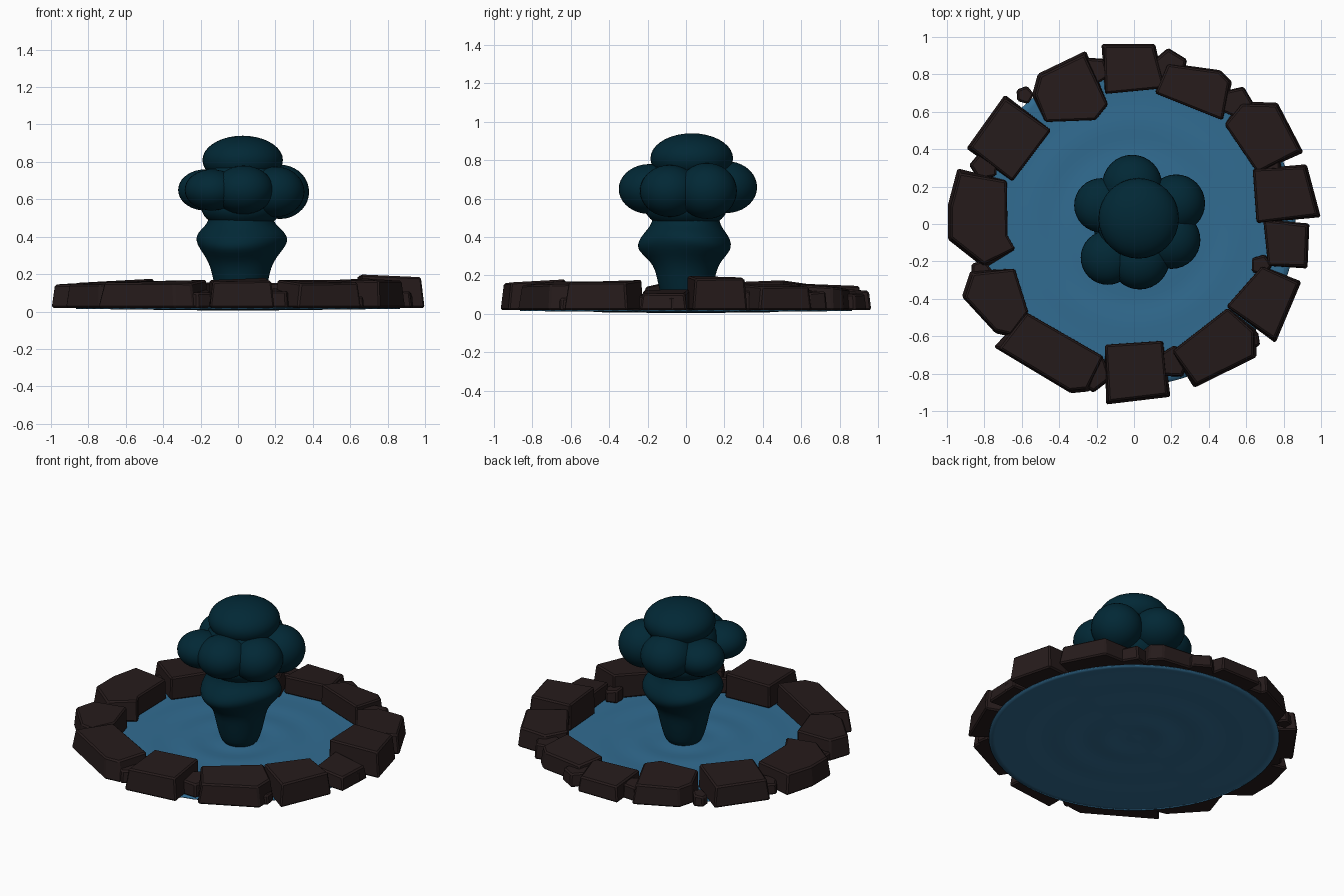
import bpy, bmesh, math, random
from mathutils import Vector

if "Cube" in bpy.data.objects:
    bpy.data.objects.remove(bpy.data.objects["Cube"])
random.seed(4)


def material(name, rgb):
    m = bpy.data.materials.new(name)
    m.diffuse_color = (*rgb, 1)
    m.use_nodes = True
    m.node_tree.nodes["Principled BSDF"].inputs["Base Color"].default_value = m.diffuse_color
    return m


STONE = material("dark brown stone", (0.019, 0.011, 0.011))
WATER = material("pool blue", (0.031, 0.150, 0.285))
FOAM = material("deep teal", (0.0005, 0.021, 0.036))


def finish(bm, name, mat, smooth=False):
    bmesh.ops.recalc_face_normals(bm, faces=bm.faces)
    me = bpy.data.meshes.new(name)
    bm.to_mesh(me)
    bm.free()
    me.materials.append(mat)
    for p in me.polygons:
        p.use_smooth = smooth
    ob = bpy.data.objects.new(name, me)
    bpy.context.collection.objects.link(ob)
    return ob


# A rim stone: footprint raised to a slightly inset, outward-falling top
def stone(name, height, *pts):
    bm = bmesh.new()
    c = sum((Vector(p) for p in pts), Vector((0, 0))) / len(pts)
    base, top = [], []
    for p in pts:
        v = c + (Vector(p) - c) * 1.035
        outer = v.length > c.length
        t = c + (v - c) * (0.9 if outer else 0.98)
        z = height + (-0.015 if outer else 0.0) + random.uniform(-0.008, 0.006)
        base.append(bm.verts.new((v.x, v.y, 0.02)))
        top.append(bm.verts.new((t.x, t.y, z)))
    bm.faces.new(base)
    bm.faces.new(top)
    for i in range(len(pts)):
        j = (i + 1) % len(pts)
        bm.faces.new((base[i], base[j], top[j], top[i]))
    ob = finish(bm, name, STONE)
    b = ob.modifiers.new("worn edges", 'BEVEL')
    b.width = 0.009
    b.segments = 1


stone("stone_back", .14, (-.17, .96), (.11, .96), (.16, .73), (-.15, .70))
stone("stone_back_right", .15, (.17, .86), (.46, .82), (.52, .76), (.47, .56), (.12, .70))
stone("stone_right_back", .16, (.57, .65), (.765, .645), (.90, .385), (.66, .28), (.49, .53))
stone("stone_right", .195, (.64, .29), (.92, .315), (.993, .04), (.66, .01))
stone("stone_right_low", .125, (.695, .02), (.935, .0), (.925, -.235), (.72, -.22))
stone("stone_right_front", .175, (.685, -.23), (.89, -.31), (.755, -.63), (.50, -.44))
stone("stone_front_right", .17, (.50, -.455), (.65, -.57), (.65, -.71), (.325, -.87), (.21, -.68))
stone("stone_front", .175, (-.15, -.65), (.15, -.63), (.19, -.92), (-.145, -.96))
stone("stone_front_left", .165, (-.57, -.48), (-.17, -.71), (-.24, -.89), (-.34, -.90), (-.74, -.66))
stone("stone_left_front", .165, (-.87, -.255), (-.64, -.245), (-.57, -.47), (-.65, -.60), (-.74, -.58), (-.915, -.39))
stone("stone_left", .16, (-.94, .29), (-.685, .225), (-.68, -.06), (-.64, -.13), (-.80, -.23), (-.99, -.08), (-.99, .1))
stone("stone_left_back", .17, (-.69, .685), (-.45, .50), (-.65, .235), (-.89, .405))
stone("stone_back_left", .16, (-.51, .80), (-.26, .92), (-.145, .64), (-.21, .56), (-.47, .55), (-.54, .69))

# Small wedge stones in the gaps: x, y, radius, height
chips = [(.19, .84, .10, .12), (.55, .65, .09, .13), (-.585, .69, .05, .10),
         (-.80, .31, .08, .10), (.21, -.74, .09, .12), (-.22, -.80, .10, .12),
         (.88, -.08, .06, .10), (-.21, .82, .08, .12), (.62, -.62, .06, .10),
         (.68, -.22, .06, .11), (.72, .29, .08, .13), (-.82, -.25, .06, .09)]
for i, (x, y, r, h) in enumerate(chips):
    a0 = math.atan2(y, x)
    stone(f"wedge_stone_{i + 1}", h, *[
        (x + r * math.cos(a0 + k * math.tau / 5 + .3), y + r * math.sin(a0 + k * math.tau / 5 + .3))
        for k in range(5)])


# Surface of rotation with a position function per ring and angle
def lathe(name, mat, rings, seg, point, capped=True):
    bm = bmesh.new()
    rows = [[bm.verts.new(point(i, k * math.tau / seg)) for k in range(seg)] for i in range(rings)]
    for a, b in zip(rows, rows[1:]):
        for k in range(seg):
            j = (k + 1) % seg
            bm.faces.new((a[k], a[j], b[j], b[k]))
    bm.faces.new(rows[0])
    if capped:
        bm.faces.new(rows[-1])
    return finish(bm, name, mat, True)


# Rippled water sheet (thin, closed)
def ripple(i, a):
    n = 24
    r = 0.865 * (i + 1) / n if i < n else 0.865 * (2 * n - i) / n
    z = 0.021 + 0.005 * math.sin(r * 26) * (1 - r / 0.9)
    return (r * math.cos(a), r * math.sin(a), z if i < n else z - 0.006 - 0.008 * (1 - r / .87))


lathe("water", WATER, 48, 64, ripple)

# Rising column with a bulging collar
profile = [(.085, .012), (.11, .03), (.13, .09), (.148, .17), (.16, .23), (.185, .28),
           (.225, .325), (.245, .36), (.24, .395), (.215, .43), (.185, .46), (.17, .50), (.165, .56)]


def column_point(i, a):
    r, z = profile[i]
    bulge = max(0, 1 - abs(z - .37) / .13)
    r *= 1 + .05 * bulge * math.sin(3 * a + .6)
    z += .02 * bulge * math.cos(2 * a + .5)
    return (.015 + r * math.cos(a), r * math.sin(a), z)


col = lathe("column", FOAM, len(profile), 40, column_point)
sub = col.modifiers.new("smooth", 'SUBSURF')
sub.levels = sub.render_levels = 1

# Billowing crown: x, y, z, radius, half height
blobs = [(.025, .03, .81, .215, .13), (.02, .01, .68, .215, .17), (.02, .0, .555, .215, .12),
         (-.01, .21, .66, .16, .135), (.225, .11, .64, .155, .145), (.20, -.085, .64, .155, .135),
         (.03, -.19, .65, .16, .13), (-.14, -.18, .65, .145, .11), (-.175, .10, .65, .145, .11)]
for i, (x, y, z, r, h) in enumerate(blobs):
    bm = bmesh.new()
    bmesh.ops.create_uvsphere(bm, u_segments=32, v_segments=18, radius=1)
    for v in bm.verts:
        v.co = (x + r * v.co.x, y + r * v.co.y, z + h * v.co.z)
    finish(bm, f"crown_billow_{i + 1}", FOAM, True)
